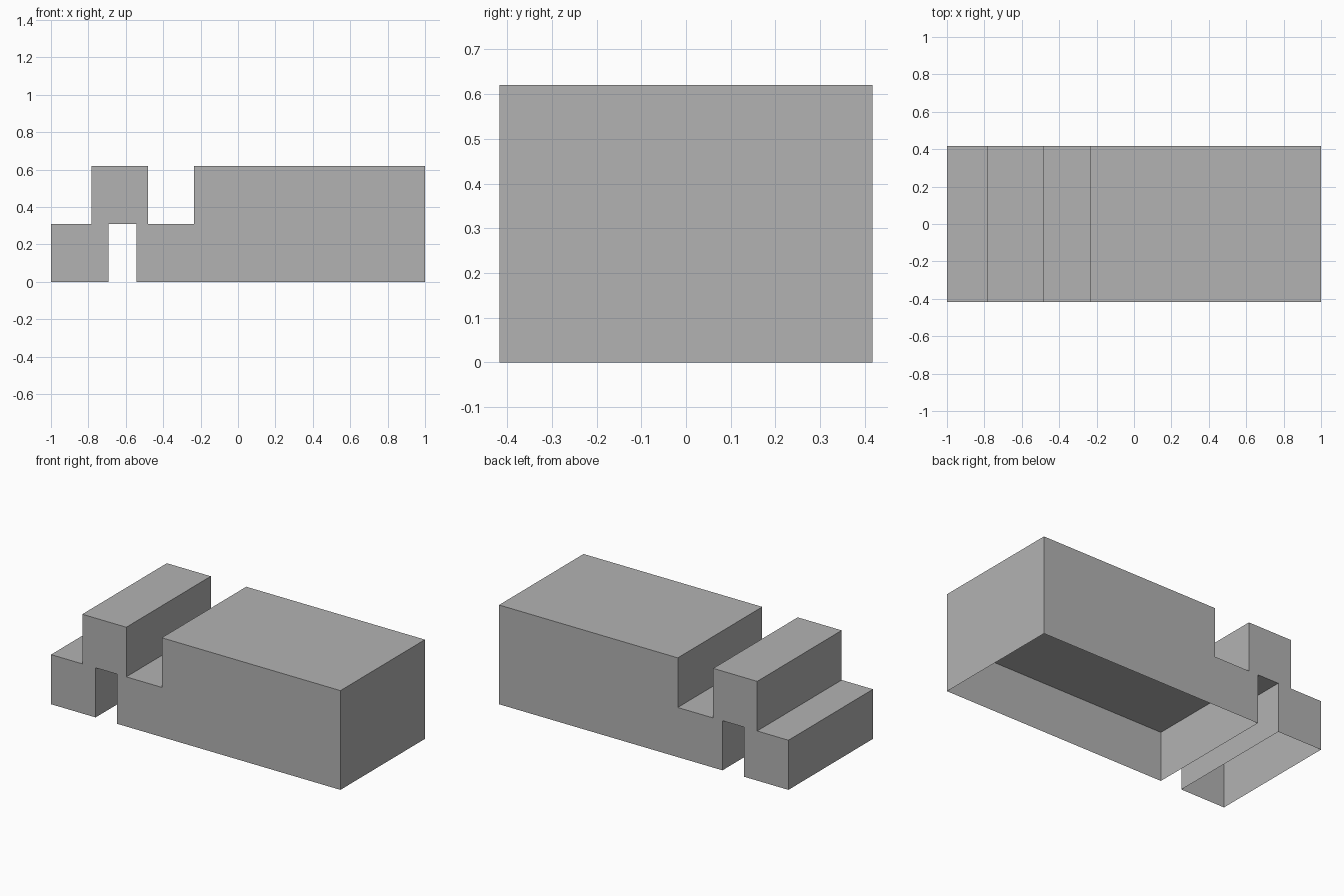
import bpy
import bmesh

if "Cube" in bpy.data.objects:
    bpy.data.objects.remove(bpy.data.objects["Cube"])

HALF_Y = 0.417
MID, TOP = 0.31, 0.62

grey = bpy.data.materials.new("light_grey")
grey.diffuse_color = (0.45, 0.45, 0.45, 1.0)
grey.use_nodes = True
grey.node_tree.nodes["Principled BSDF"].inputs["Base Color"].default_value = grey.diffuse_color


def open_box(name, x0, x1, z0, z1):
    """Thin-walled box with four sides and a lid, open underneath."""
    bm = bmesh.new()
    bmesh.ops.create_cube(bm, size=1)
    for v in bm.verts:
        v.co.x = x1 if v.co.x > 0 else x0
        v.co.y = HALF_Y if v.co.y > 0 else -HALF_Y
        v.co.z = z1 if v.co.z > 0 else z0
    bm.normal_update()
    floor = [f for f in bm.faces if f.normal.z < -0.5]
    bmesh.ops.delete(bm, geom=floor, context='FACES')
    add_object(name, bm)


def add_object(name, bm):
    mesh = bpy.data.meshes.new(name)
    bm.to_mesh(mesh)
    bm.free()
    mesh.materials.append(grey)
    bpy.context.collection.objects.link(bpy.data.objects.new(name, mesh))


# Lower layer: hollow foot and hollow main base, separated by a slot
open_box("end_foot", -1.0, -0.692, 0, MID)
open_box("main_base", -0.544, 1.0, 0, MID)

# Upper layer: bridge over the slot and the large block
open_box("bridge_block", -0.784, -0.48, MID, TOP)
open_box("main_block", -0.235, 1.0, MID, TOP)

# Underside of the bridge, visible through the slot
bm = bmesh.new()
corners = [(-0.692, -HALF_Y), (-0.692, HALF_Y), (-0.544, HALF_Y), (-0.544, -HALF_Y)]
bm.faces.new([bm.verts.new((x, y, MID)) for x, y in corners])
add_object("bridge_underside", bm)
